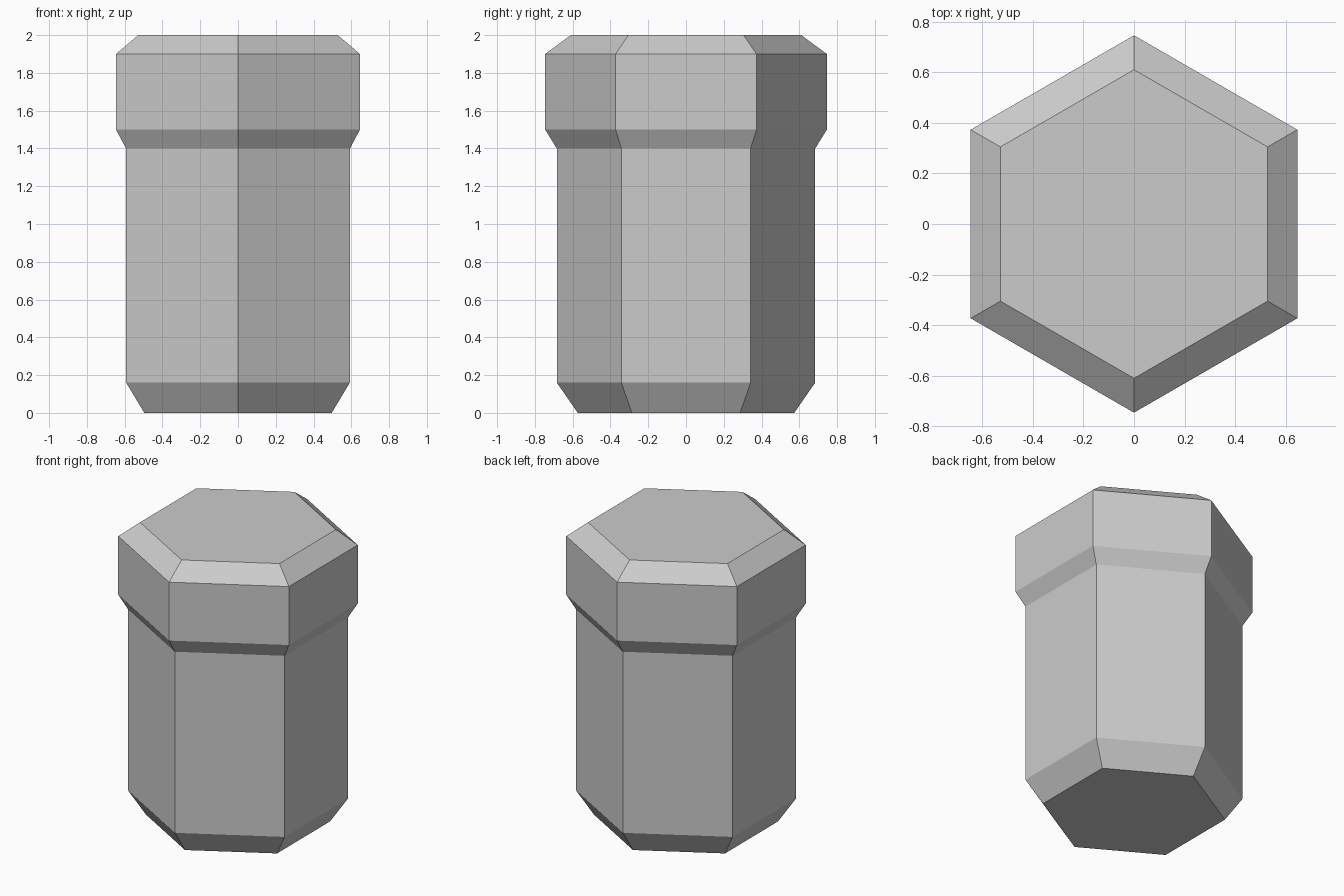
import bpy
import bmesh
from math import cos, sin, pi

cube = bpy.data.objects.get("Cube")
if cube:
    bpy.data.objects.remove(cube, do_unlink=True)

SIDES = 6

# Plain grey for the whole part
grey = bpy.data.materials.new("plain_grey")
grey.use_nodes = True
colour = (0.6, 0.6, 0.6, 1.0)
grey.diffuse_color = colour
grey.node_tree.nodes["Principled BSDF"].inputs["Base Color"].default_value = colour


def hex_ring(bm, radius, z):
    """Hexagon of vertices with corners on the front and back."""
    angles = [pi / 2 + 2 * pi * i / SIDES for i in range(SIDES)]
    return [bm.verts.new((radius * cos(a), radius * sin(a), z)) for a in angles]


# Corner radius and height: tapered foot, shaft, flared collar, chamfered head
profile = [(0.573, 0), (0.684, 0.16), (0.684, 1.4),
           (0.746, 1.5), (0.746, 1.9), (0.61, 2)]

bm = bmesh.new()
rings = [hex_ring(bm, r, z) for r, z in profile]
for low, high in zip(rings, rings[1:]):
    for i in range(SIDES):
        j = (i + 1) % SIDES
        bm.faces.new((low[i], low[j], high[j], high[i]))
bm.faces.new(rings[0][::-1])
bm.faces.new(rings[-1])
bmesh.ops.recalc_face_normals(bm, faces=bm.faces)

mesh = bpy.data.meshes.new("hex_bolt")
bm.to_mesh(mesh)
bm.free()
mesh.materials.append(grey)
bpy.context.collection.objects.link(bpy.data.objects.new("hex_bolt", mesh))
